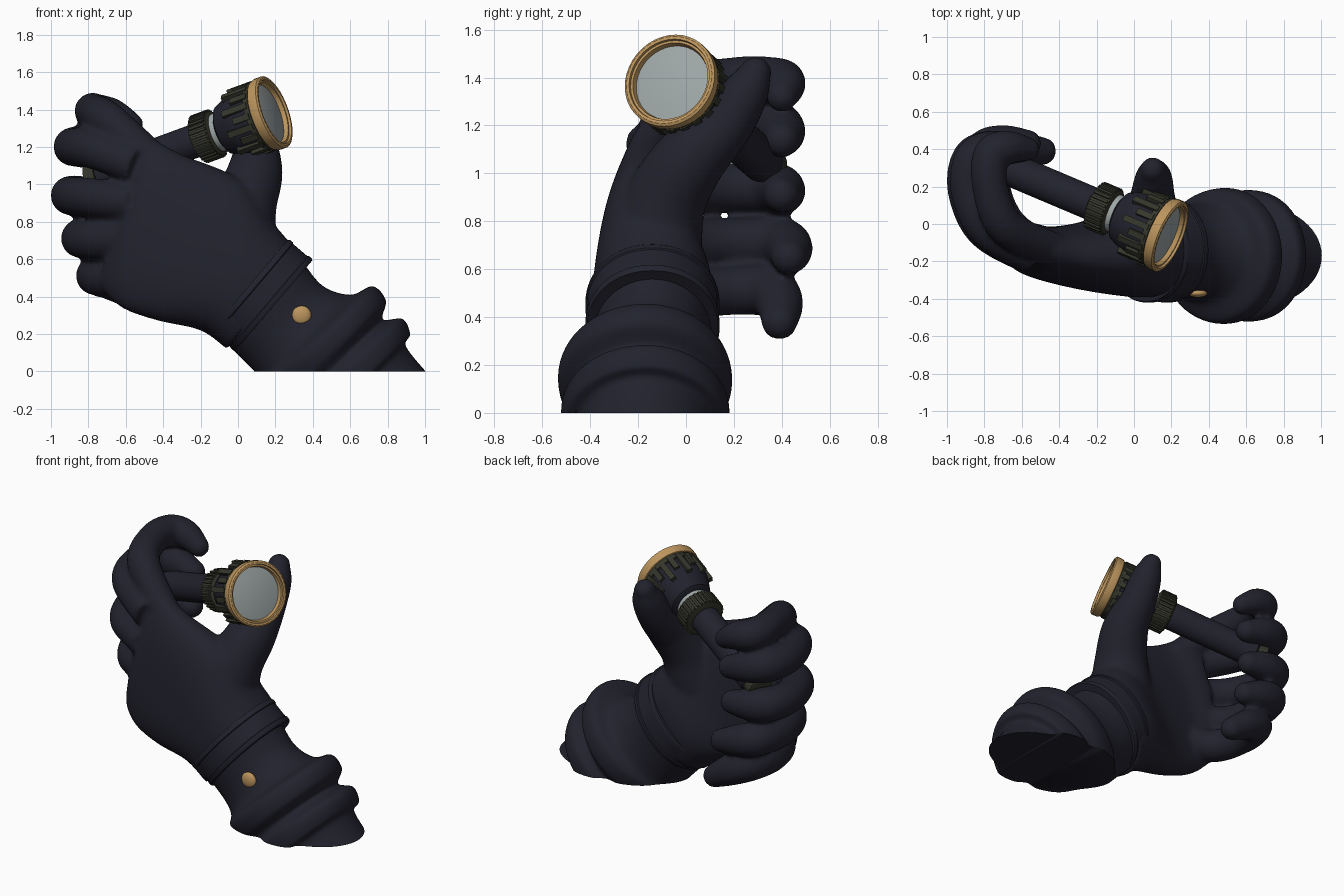
import bpy, bmesh
from math import sin, cos, pi, copysign
from mathutils import Vector, Matrix

if "Cube" in bpy.data.objects:
    bpy.data.objects.remove(bpy.data.objects["Cube"])


def material(name, rgb):
    m = bpy.data.materials.new(name)
    m.use_nodes = True
    m.diffuse_color = (*rgb, 1)
    bsdf = m.node_tree.nodes["Principled BSDF"]
    bsdf.inputs["Base Color"].default_value = (*rgb, 1)
    bsdf.inputs["Roughness"].default_value = 0.8
    return m


NAVY = material("navy_cloth", (0.016, 0.016, 0.027))
OLIVE = material("dark_olive", (0.035, 0.037, 0.024))
GOLD = material("brass", (0.50, 0.30, 0.11))
GLASS = material("grey_glass", (0.34, 0.38, 0.38))


def finish(name, bm, mat, angle=None):
    bmesh.ops.recalc_face_normals(bm, faces=bm.faces)
    mesh = bpy.data.meshes.new(name)
    bm.to_mesh(mesh)
    bm.free()
    mesh.materials.append(mat)
    ob = bpy.data.objects.new(name, mesh)
    bpy.context.collection.objects.link(ob)
    if angle:
        bpy.ops.object.select_all(action="DESELECT")
        bpy.context.view_layer.objects.active = ob
        ob.select_set(True)
        bpy.ops.object.shade_smooth_by_angle(angle=angle)
    else:
        mesh.shade_smooth()
    return ob


def spline(rows, n=6):
    """Catmull-Rom through rows of numbers."""
    pts = [rows[0]] + list(rows) + [rows[-1]]
    out = []
    for i in range(1, len(pts) - 2):
        for k in range(n):
            t = k / n
            out.append([0.5 * (2 * b + (c - a) * t + (2 * a - 5 * b + 4 * c - d) * t * t
                               + (3 * b - a - 3 * c + d) * t ** 3)
                        for a, b, c, d in zip(*pts[i - 1:i + 3])])
    return out + [list(rows[-1])]


def loft(bm, rings, sides=32, power=1.0, caps=True):
    """Skin rings given as (centre, half axis u, half axis v)."""
    def sq(x):
        return copysign(abs(x) ** power, x)
    loops = []
    for c, u, v in rings:
        angles = [2 * pi * i / sides for i in range(sides)]
        loops.append([bm.verts.new(c + u * sq(cos(a)) + v * sq(sin(a))) for a in angles])
    for p, q in zip(loops, loops[1:]):
        for i in range(sides):
            j = (i + 1) % sides
            bm.faces.new((p[i], p[j], q[j], q[i]))
    if caps:
        bm.faces.new(loops[0])
        bm.faces.new(loops[-1])


def sections(rows):
    """Rows: lower x, z, upper x, z, y centre, y half depth."""
    rings = []
    for ax, az, bx, bz, yc, ty in rows:
        a, b = Vector((ax, yc, az)), Vector((bx, yc, bz))
        rings.append(((a + b) / 2, (b - a) / 2, Vector((0, ty, 0))))
    return rings


def finger(bm, rows, ref=(0, 0, 1)):
    """Rounded tube through rows of x, y, z, radius."""
    rows = spline(rows)
    pts = [Vector(r[:3]) for r in rows]
    rings = []
    for i, p in enumerate(pts):
        t = (pts[min(i + 1, len(pts) - 1)] - pts[max(i - 1, 0)]).normalized()
        u = t.cross(Vector(ref)).normalized()
        v = t.cross(u)
        rings.append((p, u * rows[i][3], v * rows[i][3]))
    r = rows[-1][3]
    for k in range(1, 6):
        a = k * pi / 2 / 5.3
        rings.append((pts[-1] + t * r * sin(a), u * r * cos(a), v * r * cos(a)))
    loft(bm, rings, 24)


# Glove: palm, five fingers and thumb fused into one skin
bm = bmesh.new()
palm = [(-.06, .12, .36, .60, -.14, .25), (-.2, .22, .2, .78, -.14, .25),
        (-.42, .27, .02, 1.02, -.17, .19), (-.6, .33, -.3, 1.16, -.16, .145),
        (-.7, .41, -.46, 1.24, -.12, .13), (-.74, .48, -.56, 1.22, -.07, .08)]
loft(bm, sections(spline(palm)), 48, 0.85)
finger(bm, [(-.42, -.14, 1.1, .09), (-.68, -.02, 1.33, .1), (-.77, .2, 1.39, .095),
            (-.76, .37, 1.385, .1), (-.67, .41, 1.37, .09), (-.57, .4, 1.32, .065)])
for x, z, drop, reach in ((-.88, 1.2, .06, .40), (-.895, .94, .03, .40),
                          (-.84, .71, .06, .43), (-.76, .51, .13, .39)):
    finger(bm, [(x + .34, -.17, .8 + (z - .8) * .75, .1), (x + .1, -.03, z - .01, .105),
                (x, .18, z, .102), (x + .03, reach - .05, z, .108),
                (x + .14, reach, z - drop * .4, .1), (x + .27, reach, z - drop, .075)])
finger(bm, [(0, -.13, .72, .2), (.04, -.08, .9, .17), (.09, .02, 1.06, .15),
            (.1, .16, 1.2, .118), (.105, .25, 1.34, .098), (.1, .29, 1.42, .068)], (1, 0, 0))
glove = finish("glove", bm, NAVY)
remesh = glove.modifiers.new("fuse", "REMESH")
remesh.mode = "VOXEL"
remesh.voxel_size = 0.016
remesh.use_smooth_shade = True
soft = glove.modifiers.new("soften", "SMOOTH")
soft.factor = 0.5
soft.iterations = 6

# Rumpled sleeve, cut flat at the ground
bm = bmesh.new()
sleeve = [(-.06, .15, .33, .61, -.14, .25), (.06, .03, .45, .46, -.14, .24),
          (.12, -.04, .6, .41, -.15, .27), (.15, -.1, .72, .455, -.17, .35),
          (.22, -.15, .79, .38, -.17, .36), (.28, -.2, .775, .28, -.17, .315),
          (.3, -.25, .88, .28, -.17, .35), (.4, -.3, .92, .2, -.17, .34),
          (.45, -.32, .9, .13, -.17, .29), (.5, -.4, 1.03, -.03, -.17, .3)]
loft(bm, sections(spline(sleeve, 8)), 64)
cut = bmesh.ops.bisect_plane(bm, geom=bm.verts[:] + bm.edges[:] + bm.faces[:],
                             plane_co=(0, 0, 0), plane_no=(0, 0, -1), clear_outer=True)
bmesh.ops.holes_fill(bm, edges=[e for e in cut["geom_cut"]
                                if isinstance(e, bmesh.types.BMEdge)], sides=0)
sleeve_ob = finish("sleeve", bm, NAVY, 1.0)

# Wrist strap with raised hems
bm = bmesh.new()
strap = []
for k, g in ((-.085, -.03), (-.085, .012), (-.075, .018), (-.055, .018), (-.05, .012),
             (.05, .012), (.055, .018), (.075, .018), (.085, .012), (.085, -.03)):
    strap.append((-.07 + .76 * k - .66 * g, .175 - .65 * k - .75 * g,
                  .325 + .76 * k + .66 * g, .64 - .65 * k + .75 * g, -.14, .262 + g))
loft(bm, sections(strap), 64, 0.95)
finish("wrist_strap", bm, NAVY, 0.6)

# Brass button resting on the sleeve
bpy.context.view_layer.update()
hit, spot, normal, _ = sleeve_ob.ray_cast(Vector((.34, -2, .3)), Vector((0, 1, 0)))
spot = spot if hit else Vector((.34, -.38, .3))
bm = bmesh.new()
bmesh.ops.create_uvsphere(bm, u_segments=20, v_segments=10, radius=0.052)
bmesh.ops.scale(bm, vec=(1, .45, 1), verts=bm.verts)
bmesh.ops.translate(bm, vec=spot, verts=bm.verts)
finish("button", bm, GOLD)

# Torch: turned parts along one tilted axis, lens at the origin
AXIS = Vector((.873, -.369, .32)).normalized()
TORCH = Matrix.Translation((.185, -.065, 1.385)) @ AXIS.to_track_quat("Z", "Y").to_matrix().to_4x4()


def turned(name, profile, mat, caps=True):
    bm = bmesh.new()
    loft(bm, [(Vector((0, 0, t)), Vector((r, 0, 0)), Vector((0, r, 0))) for r, t in profile],
         40, caps=caps)
    bmesh.ops.remove_doubles(bm, verts=bm.verts, dist=1e-5)
    bm.transform(TORCH)
    return finish(name, bm, mat, 0.6)


def ribs(name, count, radius, t, size, mat, taper=1.0):
    bm = bmesh.new()
    for i in range(count):
        length = size[2] * (1 if i % 2 else taper)
        place = Matrix.Rotation(2 * pi * i / count, 4, "Z") @ Matrix.Translation(
            (radius, 0, t - length / 2))
        bmesh.ops.create_cube(bm, size=1, matrix=place @ Matrix.Diagonal(
            (size[0], size[1], length, 1)))
    bm.transform(TORCH)
    return finish(name, bm, mat, 0.5)


turned("torch_tube", [(.07, -1.07), (.09, -1.05), (.09, -.3)], NAVY)
turned("torch_tail_cap", [(.06, -1.13), (.08, -1.12), (.08, -1.06)], OLIVE)
turned("torch_collar", [(.1, -.46), (.125, -.45), (.125, -.345), (.1, -.335)], OLIVE)
ribs("collar_knurls", 30, .127, -.35, (.016, .014, .095), OLIVE)
turned("torch_neck", [(.105, -.335), (.105, -.3)], GLASS)
turned("torch_head", [(.1, -.31), (.135, -.29), (.165, -.22), (.178, -.18), (.182, -.05)], NAVY)
turned("head_band", [(.17, -.085), (.192, -.08), (.192, -.05), (.17, -.045)], OLIVE)
ribs("head_ribs", 20, .182, -.06, (.03, .034, .15), OLIVE, 0.65)
turned("torch_rim", [(.18, -.05), (.197, -.045), (.202, -.03), (.202, .008), (.192, .015),
                     (.18, .015), (.178, .002), (.168, .002), (.16, -.03), (.18, -.05)],
       GOLD, caps=False)
turned("torch_lens", [(.166, -.04), (.164, -.022), (.1, -.012), (.03, -.008)], GLASS)
